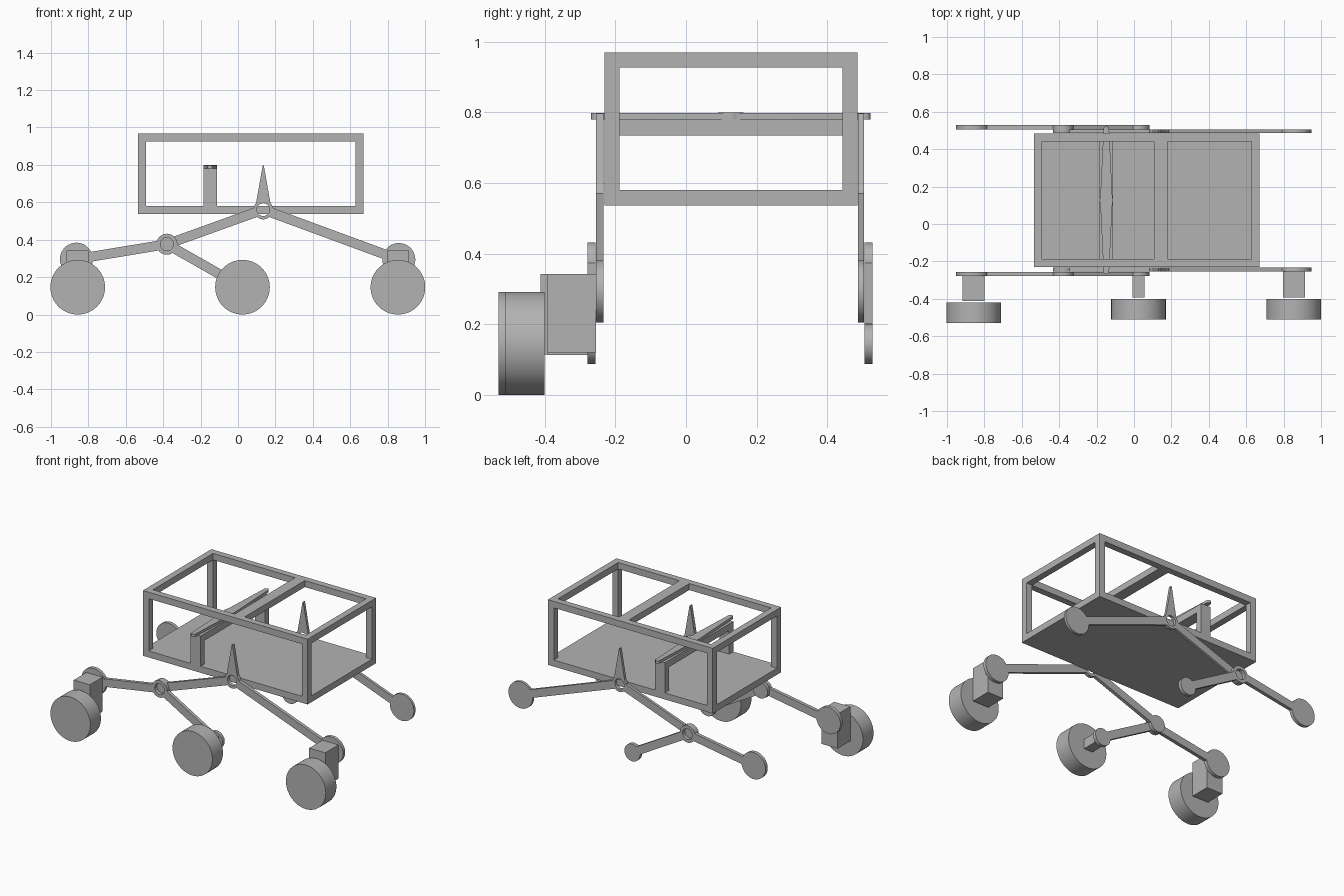
import bpy, bmesh, math
from mathutils import Matrix, Vector

cube = bpy.data.objects.get("Cube")
if cube:
    bpy.data.objects.remove(cube, do_unlink=True)

# One plain grey for the whole vehicle
grey = bpy.data.materials.new("plain_grey")
grey.use_nodes = True
GREY = (0.45, 0.45, 0.45, 1)
grey.diffuse_color = GREY
grey.node_tree.nodes["Principled BSDF"].inputs["Base Color"].default_value = GREY


def finish(name, bm, smooth=False):
    bmesh.ops.recalc_face_normals(bm, faces=bm.faces)
    mesh = bpy.data.meshes.new(name)
    bm.to_mesh(mesh)
    bm.free()
    mesh.materials.append(grey)
    if smooth:
        mesh.shade_smooth()
        mesh.set_sharp_from_angle(angle=math.radians(35))
    obj = bpy.data.objects.new(name, mesh)
    bpy.context.collection.objects.link(obj)
    return obj


def box(name, x, y, z):
    """Box between the (low, high) pairs on each axis."""
    bm = bmesh.new()
    bmesh.ops.create_cube(bm, size=1)
    for v in bm.verts:
        v.co = [(lo + hi) / 2 + c * (hi - lo) for c, (lo, hi) in zip(v.co, (x, y, z))]
    return finish(name, bm)


def disc(name, x, z, r, y, hole=0):
    """Round plate or ring with its axis along y."""
    bm = bmesh.new()
    n = 64
    loops = []
    profile = [(r, y[0]), (r, y[1])]
    if hole:
        profile += [(hole, y[1]), (hole, y[0])]
    for rad, py in profile:
        loops.append([bm.verts.new((x + rad * math.cos(math.tau * i / n), py,
                                    z + rad * math.sin(math.tau * i / n))) for i in range(n)])
    count = len(loops)
    for k in range(count if hole else 1):
        a, b = loops[k], loops[(k + 1) % count]
        for i in range(n):
            j = (i + 1) % n
            bm.faces.new((a[i], a[j], b[j], b[i]))
    if not hole:
        for loop in loops:
            bm.faces.new(loop)
    return finish(name, bm, True)


def extrude(name, points, depth, smooth=False):
    """Solid made by pushing a flat outline along the depth vector."""
    bm = bmesh.new()
    face = bm.faces.new([bm.verts.new(p) for p in points])
    out = bmesh.ops.extrude_face_region(bm, geom=[face])["geom"]
    bmesh.ops.translate(bm, vec=depth, verts=[g for g in out if isinstance(g, bmesh.types.BMVert)])
    return finish(name, bm, smooth)


def arm(name, start, end, y, gap_start, gap_end, half=0.026):
    """Straight flat link in the xz plane, set back from both joint centres."""
    a, b = Vector(start), Vector(end)
    d = (b - a).normalized()
    side = Vector((-d.y, d.x)) * half
    a, b = a + d * gap_start, b - d * gap_end
    pts = [(p.x, y[0], p.y) for p in (a + side, b + side, b - side, a - side)]
    extrude(name, pts, (0, y[1] - y[0], 0))


# Open box frame with a solid floor
X, Y, Z, T = (-0.535, 0.672), (-0.231, 0.485), (0.537, 0.969), 0.043
box("floor", X, Y, (Z[0], Z[0] + T))
post_z, rail_z = (Z[0] + T, Z[1] - T), (Z[1] - T, Z[1])
ends_x = {"right": (X[0], X[0] + T), "left": (X[1] - T, X[1])}
ends_y = {"front": (Y[0], Y[0] + T), "back": (Y[1] - T, Y[1])}
inner_y = (Y[0] + T, Y[1] - T)
for fy, ys in ends_y.items():
    box(fy + "_top_rail", X, ys, rail_z)
    for fx, xs in ends_x.items():
        box(f"{fy}_{fx}_post", xs, ys, post_z)
for fx, xs in ends_x.items():
    box(fx + "_top_rail", xs, inner_y, rail_z)
box("middle_top_rail", (0.108, 0.18), inner_y, rail_z)

# Portal carrying the balance bar
PX, PZ = (-0.185, -0.112), (0.735, 0.78)
for fy, ys in ends_y.items():
    box(fy + "_portal_post", PX, ys, (Z[0] + T, PZ[0]))
box("portal_beam", PX, Y, PZ)

# Balance bar: wide at the pivot, rounded at both ends
cx, cy, reach, tip = -0.148, 0.127, 0.38, 0.015
outline = []
for sign in (1, -1):
    outline.append((cx + sign * 0.033, cy, PZ[1]))
    for i in range(13):
        t = math.pi * i / 12
        outline.append((cx + sign * tip * math.cos(t), cy + sign * (reach + tip * math.sin(t)), PZ[1]))
extrude("balance_bar", outline, (0, 0, 0.018), True)
bm = bmesh.new()
bmesh.ops.create_cone(bm, cap_ends=True, segments=48, radius1=0.036, radius2=0.036, depth=0.02,
                      matrix=Matrix.Translation((cx, cy, PZ[1] + 0.01)))
finish("balance_pivot", bm, True)

# Suspension: a rocker and a bogie on each side
PIVOT, BOGIE = (0.135, 0.561), (-0.38, 0.376)
FAR, NEAR, MID = (0.86, 0.294), (-0.864, 0.296), (0.025, 0.145)
for side, ry, by in (("front", (-0.255, -0.233), (-0.279, -0.256)),
                     ("back", (0.486, 0.504), (0.505, 0.528))):
    disc(side + "_rocker_ring", *PIVOT, 0.052, ry, 0.034)
    disc(side + "_rocker_joint", *BOGIE, 0.054, ry)
    disc(side + "_rocker_end", *FAR, 0.088, ry)
    arm(side + "_rocker_short_arm", PIVOT, BOGIE, ry, 0.044, 0.03)
    arm(side + "_rocker_long_arm", PIVOT, FAR, ry, 0.044, 0.04)
    px, pz = PIVOT
    spike = [(px - 0.04, ry[0], pz + 0.026), (px - 0.003, ry[0], 0.797),
             (px + 0.003, ry[0], 0.797), (px + 0.04, ry[0], pz + 0.026),
             (px + 0.02, ry[0], pz + 0.037), (px - 0.02, ry[0], pz + 0.037)]
    extrude(side + "_rocker_spike", spike, (0, ry[1] - ry[0], 0))
    disc(side + "_bogie_ring", *BOGIE, 0.056, by, 0.035)
    disc(side + "_bogie_outer_end", *NEAR, 0.088, by)
    disc(side + "_bogie_inner_end", *MID, 0.057, by)
    arm(side + "_bogie_outer_arm", BOGIE, NEAR, by, 0.046, 0.04)
    arm(side + "_bogie_inner_arm", BOGIE, MID, by, 0.046, 0.02)

# Wheels and their mounting blocks, fitted along the front side
for name, x, half, z, block_y, wheel_y in (
        ("right", -0.857, 0.059, (0.115, 0.343), (-0.411, -0.279), (-0.53, -0.419)),
        ("middle", 0.024, 0.032, (0.113, 0.178), (-0.392, -0.279), (-0.511, -0.4)),
        ("left", 0.855, 0.059, (0.12, 0.343), (-0.392, -0.255), (-0.511, -0.4))):
    box(name + "_wheel_block", (x - half, x + half), block_y, z)
    disc(name + "_wheel", x, 0.146, 0.146, wheel_y)
